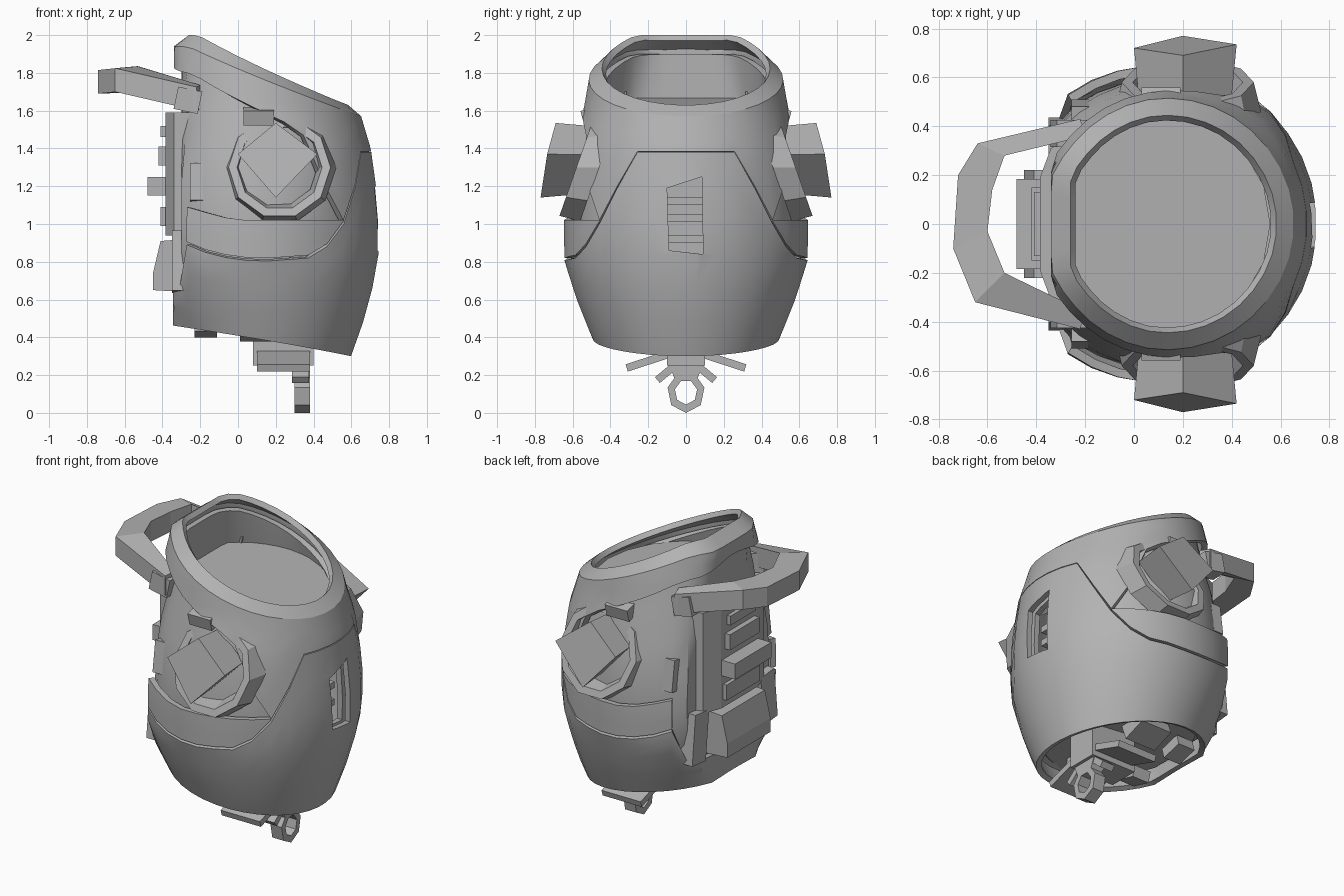
import bpy, bmesh
from math import sin, cos, radians, pi
from mathutils import Matrix, Vector

cube = bpy.data.objects.get("Cube")
if cube:
    bpy.data.objects.remove(cube, do_unlink=True)

grey = bpy.data.materials.new("plain_grey")
grey.use_nodes = True
grey.diffuse_color = (0.45, 0.45, 0.45, 1)
grey.node_tree.nodes["Principled BSDF"].inputs["Base Color"].default_value = (0.45, 0.45, 0.45, 1)


def finish(name, bm, recalc=True):
    if recalc:
        bmesh.ops.recalc_face_normals(bm, faces=bm.faces)
    mesh = bpy.data.meshes.new(name)
    bm.to_mesh(mesh)
    bm.free()
    mesh.materials.append(grey)
    ob = bpy.data.objects.new(name, mesh)
    bpy.context.collection.objects.link(ob)
    return ob


def apply(ob, kind, **settings):
    mod = ob.modifiers.new(kind, kind)
    for key, value in settings.items():
        setattr(mod, key, value)
    bpy.context.view_layer.objects.active = ob
    bpy.ops.object.modifier_apply(modifier=mod.name)


def smooth(ob):
    bpy.ops.object.select_all(action='DESELECT')
    ob.select_set(True)
    bpy.context.view_layer.objects.active = ob
    bpy.ops.object.shade_smooth_by_angle(angle=radians(32))


def knots(points, t):
    for (a, u), (b, v) in zip(points, points[1:]):
        if t <= b:
            return u + (v - u) * max(0, t - a) / (b - a)
    return points[-1][1]


def box(name, centre, size, rot=0, axis='X'):
    bm = bmesh.new()
    m = Matrix.Translation(centre) @ Matrix.Rotation(radians(rot), 4, axis) @ Matrix.Diagonal((*size, 1))
    bmesh.ops.create_cube(bm, size=1, matrix=m)
    return finish(name, bm)


def loft(name, rings, closed=False):
    """Skin equal rings of points; cap the ends unless closed."""
    bm = bmesh.new()
    rows = [[bm.verts.new(p) for p in ring] for ring in rings]
    pairs = list(zip(rows, rows[1:])) + ([(rows[-1], rows[0])] if closed else [])
    for a, b in pairs:
        for i in range(len(a)):
            j = (i + 1) % len(a)
            bm.faces.new((a[i], a[j], b[j], b[i]))
    if not closed:
        bm.faces.new(rows[0])
        bm.faces.new(rows[-1])
    return finish(name, bm)


# Body outline: radius and centre line by height
RADIUS = [(0.3, 0.45), (0.4, 0.5), (0.6, 0.58), (0.8, 0.645), (1.0, 0.65), (1.15, 0.64),
          (1.4, 0.605), (1.6, 0.545), (1.8, 0.51), (1.95, 0.475)]
AXIS = [(0.3, 0.15), (0.8, 0.1)]


def on_body(deg, z, inset, clamp):
    r = knots(RADIUS, z) - inset
    return (max(knots(AXIS, z) + r * cos(radians(deg)), clamp), r * sin(radians(deg)), z)


def rim(deg):
    return min(2.0, 1.84 - 0.21 * cos(radians(deg)))


def base(deg):
    return 0.385 - 0.085 * cos(radians(deg))


def shell(name, angles, lo, hi, inset=0, clamp=-1, wrap=False, lip=False, rows=6):
    bm = bmesh.new()
    cols = []
    for d in angles:
        a, b = lo(d), hi(d)
        pts = [on_body(d, a + (b - a) * k / rows, inset, clamp) for k in range(rows + 1)]
        if lip:
            x, y, _ = on_body(d, b, 0.07, clamp + 0.08)
            pts.append((x, y, rim(d)))
        cols.append([bm.verts.new(p) for p in pts])
    pairs = list(zip(cols, cols[1:])) + ([(cols[-1], cols[0])] if wrap else [])
    for a, b in pairs:
        for k in range(len(a) - 1):
            bm.faces.new((a[k], b[k], b[k + 1], a[k + 1]))
    ob = finish(name, bm, recalc=False)
    apply(ob, 'SOLIDIFY', thickness=0.035, offset=-1)
    return ob


def disc(name, height, inset):
    bm = bmesh.new()
    pts = [on_body(d, height, inset, -0.29) for d in range(0, 360, 20)]
    bm.faces.new([bm.verts.new((x, y, height - 0.1 * x)) for x, y, _ in pts])
    return finish(name, bm)


around = range(-175, 180, 10)
LOWER_EDGE = [(0, 1.38), (25, 1.38), (45, 1.0), (55, 0.88), (65, 0.82), (90, 0.8), (110, 0.83),
              (125, 0.89), (135, 0.66), (180, 0.62)]
HOOD_EDGE = [(0, 1.385), (25, 1.385), (45, 1.02), (55, 1.2), (65, 1.47), (75, 1.54),
             (90, 1.61), (110, 1.7), (130, 1.79), (180, 1.86)]
BELT_EDGE = [(45, 1.02), (100, 1.02), (125, 1.09)]

# Shells: outer bowl, hood with slanted opening, inner wall
lower_shell = shell("lower_shell", around, base, lambda d: knots(LOWER_EDGE, abs(d)),
                    clamp=-0.345, wrap=True)
hood = shell("hood", around, lambda d: knots(HOOD_EDGE, abs(d)), lambda d: rim(d) - 0.06,
             clamp=-0.34, wrap=True, lip=True)
inner_wall = shell("inner_wall", around, lambda d: base(d) + 0.1, lambda d: rim(d) - 0.1,
                   inset=0.055, clamp=-0.3, wrap=True)
disc("top_floor", 1.64, 0.08)
disc("bottom_floor", 0.5, 0.08)

# Upright slot through the bowl
cutter = loft("slot_cutter", [[(x, -0.09, 0.86), (x, 0.09, 0.84), (x, 0.085, 1.25), (x, -0.1, 1.19)]
                              for x in (0.5, 0.9)])
cutter.hide_render = True
for part in (lower_shell, inner_wall):
    apply(part, 'BOOLEAN', operation='DIFFERENCE', object=cutter, solver='EXACT')
bpy.data.objects.remove(cutter, do_unlink=True)
for i, z in enumerate((0.92, 1.03, 1.12)):
    box(f"slot_bar_{i + 1}", (0.56, 0, z), (0.08, 0.26, 0.04))
for part in (lower_shell, hood, inner_wall):
    smooth(part)

# Paired parts on both sides
for side, tag in ((1, "back"), (-1, "front")):
    belt = shell("belt_" + tag, sorted(side * d for d in range(45, 126, 10)),
                 lambda d: knots(LOWER_EDGE, abs(d)) + 0.015,
                 lambda d: knots(BELT_EDGE, abs(d)), rows=3)
    smooth(belt)

    # Socket ring, leaning out at the bottom
    rings = []
    for r, depth in ((0.3, 0.46), (0.27, 0.58), (0.225, 0.58), (0.2, 0.48)):
        ring = []
        for k in range(10):
            a = 2 * pi * k / 10
            z = 1.3 + r * sin(a)
            ring.append((0.22 + r * cos(a), side * (depth - 0.35 * (z - 1.3)), z))
        rings.append(ring)
    loft("eye_socket_" + tag, rings, closed=True)

    # Square eye block with a slanted face, narrowing inwards
    face = [Vector((0.0, 0.72, 1.37)), Vector((0.2, 0.69, 1.535)),
            Vector((0.42, 0.735, 1.37)), Vector((0.2, 0.77, 1.14))]
    mid = Vector((0.21, 0.72, 1.34))
    root = [mid + (p - mid) * 0.9 - Vector((0, 0.22, 0)) for p in face]
    loft("eye_block_" + tag, [[(p.x, side * p.y, p.z) for p in ring] for ring in (root, face)])
    box("eye_top_tab_" + tag, (0.11, side * 0.51, 1.57), (0.16, 0.08, 0.08), side * -15)
    box("handle_lug_" + tag, (-0.265, side * 0.37, 1.655), (0.13, 0.11, 0.12), 12, 'Y')
    box("side_clip_" + tag, (-0.22, side * 0.46, 1.22), (0.07, 0.07, 0.2), side * 8)
    box("lower_bracket_" + tag, (-0.29, side * 0.35, 0.8), (0.12, 0.14, 0.32), side * 6)
    box("base_flap_" + tag, (0.24, side * 0.2, 0.275), (0.28, 0.24, 0.04), side * -18)
    box("base_block_" + tag, (0.12, side * 0.25, 0.47), (0.22, 0.16, 0.14), side * 20)
    box("base_tab_" + tag, (-0.17, side * 0.2, 0.45), (0.12, 0.14, 0.07), side * 15)
    box("hoop_strut_" + tag, (0.33, side * 0.09, 0.225), (0.09, 0.16, 0.04), side * -40)

# Handle loop: outer and inner edges swept as a rectangular band
OUTER = [(-0.22, 0.43), (-0.64, 0.33), (-0.72, 0.2), (-0.74, -0.1), (-0.65, -0.32), (-0.22, -0.43)]
INNER = [(-0.2, 0.36), (-0.53, 0.28), (-0.58, 0.14), (-0.6, -0.03), (-0.53, -0.2), (-0.2, -0.36)]
bands = []
for (ox, oy), (ix, iy) in zip(OUTER, INNER):
    z = knots([(-0.74, 1.755), (-0.6, 1.77), (-0.2, 1.66)], ox)
    bands.append([(ox, oy, z - 0.065), (ox, oy, z + 0.06), (ix, iy, z + 0.07), (ix, iy, z - 0.06)])
loft("handle", bands)

# Spine panel with its bars
HALF = [(-0.2, 0.37), (-0.34, 0.31), (-0.385, 0.19)]
outline = HALF + [(x, -y) for x, y in reversed(HALF)]
loft("spine_panel", [[(x, y, z) for x, y in outline] for z in (0.94, 1.59)])
for i, (z, depth, width, height) in enumerate(((1.49, 0.41, 0.26, 0.06), (1.36, 0.42, 0.3, 0.1),
                                               (1.2, 0.48, 0.37, 0.1), (1.04, 0.41, 0.34, 0.1))):
    box(f"spine_bar_{i + 1}", (-(depth + 0.34) / 2, 0, z), (depth - 0.34, width, height))
WEDGE = [(-0.45, 0.65), (-0.45, 0.74), (-0.41, 0.91), (-0.28, 0.92), (-0.28, 0.64)]
loft("spine_foot", [[(x, y, z) for x, z in WEDGE] for y in (-0.22, 0.22)])

# Hanging base block and tapered hoop
box("base_mount", (0.24, 0, 0.37), (0.32, 0.2, 0.24))
hoop = []
for k in range(7):
    a = 2 * pi * k / 7 - pi / 2
    hoop.append([(x, r * cos(a), 0.11 + r * 1.1 * sin(a))
                 for x, r in ((0.3, 0.1), (0.38, 0.1), (0.38, 0.06), (0.3, 0.06))])
loft("base_hoop", hoop, closed=True)
loft("hoop_neck", [[(0.3 - g, -w, z), (0.38, -w, z), (0.38, w, z), (0.3 - g, w, z)]
                   for z, w, g in ((0.18, 0.06, 0), (0.28, 0.1, 0.04))])
